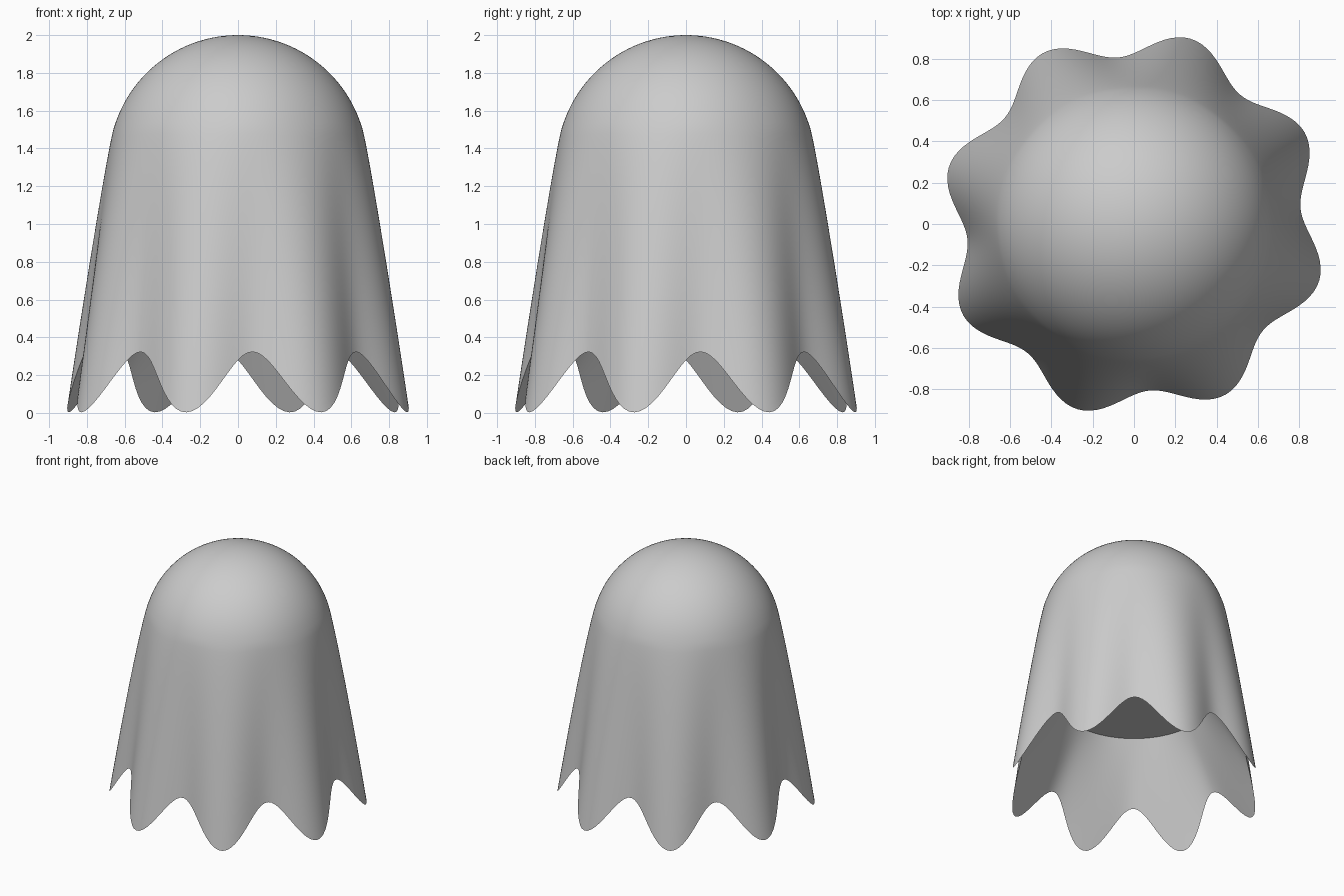
import bpy, bmesh, math

if "Cube" in bpy.data.objects:
    bpy.data.objects.remove(bpy.data.objects["Cube"])

LOBES, PEAK = 8, math.radians(27.9)      # fold count and direction of one fold
SEG, DOME_ROWS, SKIRT_ROWS, INNER_ROWS = 192, 24, 40, 16
R, RIM_Z = 0.685, 1.54                   # dome radius, height where the skirt starts
CZ = 2.0 - R
END = math.acos((RIM_Z - CZ) / R)
RIM_R = R * math.sin(END)
HEM_R, FOLD, ARCH = 0.874, 0.064, 0.32   # hem mean radius, fold depth, arch height
FLARE = 0.8                              # below 1 makes the skirt flare early
CEIL_R, CEIL_Z = 0.55, 0.76              # flat ceiling of the hollow underneath

bm = bmesh.new()
rings = []


def add_ring(radius_height):
    ring = []
    for i in range(SEG):
        a = 2 * math.pi * i / SEG
        r, z = radius_height(math.cos(LOBES * (a - PEAK)))
        ring.append(bm.verts.new((r * math.cos(a), r * math.sin(a), z)))
    rings.append(ring)


def hem_z(w):
    return 0.003 + ARCH * (1 - w) / 2


# Domed head
top = bm.verts.new((0, 0, 2.0))
for j in range(1, DOME_ROWS + 1):
    p = END * j / DOME_ROWS
    add_ring(lambda w: (R * math.sin(p), CZ + R * math.cos(p)))

# Flared skirt, folds deepening down to a scalloped hem
for j in range(1, SKIRT_ROWS + 1):
    t = j / SKIRT_ROWS
    add_ring(lambda w: (RIM_R + t ** FLARE * (HEM_R - RIM_R) + t * FOLD * w,
                        RIM_Z * (1 - t) + t * hem_z(w)))

# Inner wall from the hem up to the ceiling
for j in range(1, INNER_ROWS + 1):
    t = j / INNER_ROWS
    add_ring(lambda w: ((1 - t) * (HEM_R + FOLD * w) + t * CEIL_R,
                        (1 - t) * hem_z(w) + t * CEIL_Z))

for i in range(SEG):
    k = (i + 1) % SEG
    bm.faces.new((top, rings[0][i], rings[0][k]))
    for a, b in zip(rings, rings[1:]):
        bm.faces.new((a[i], b[i], b[k], a[k]))
bm.faces.new(rings[-1])
bmesh.ops.recalc_face_normals(bm, faces=bm.faces[:])

mesh = bpy.data.meshes.new("draped_sheet")
bm.to_mesh(mesh)
bm.free()
sheet = bpy.data.objects.new("draped_sheet", mesh)
bpy.context.collection.objects.link(sheet)

bpy.context.view_layer.objects.active = sheet
sheet.select_set(True)
bpy.ops.object.shade_smooth_by_angle(angle=math.radians(40))
